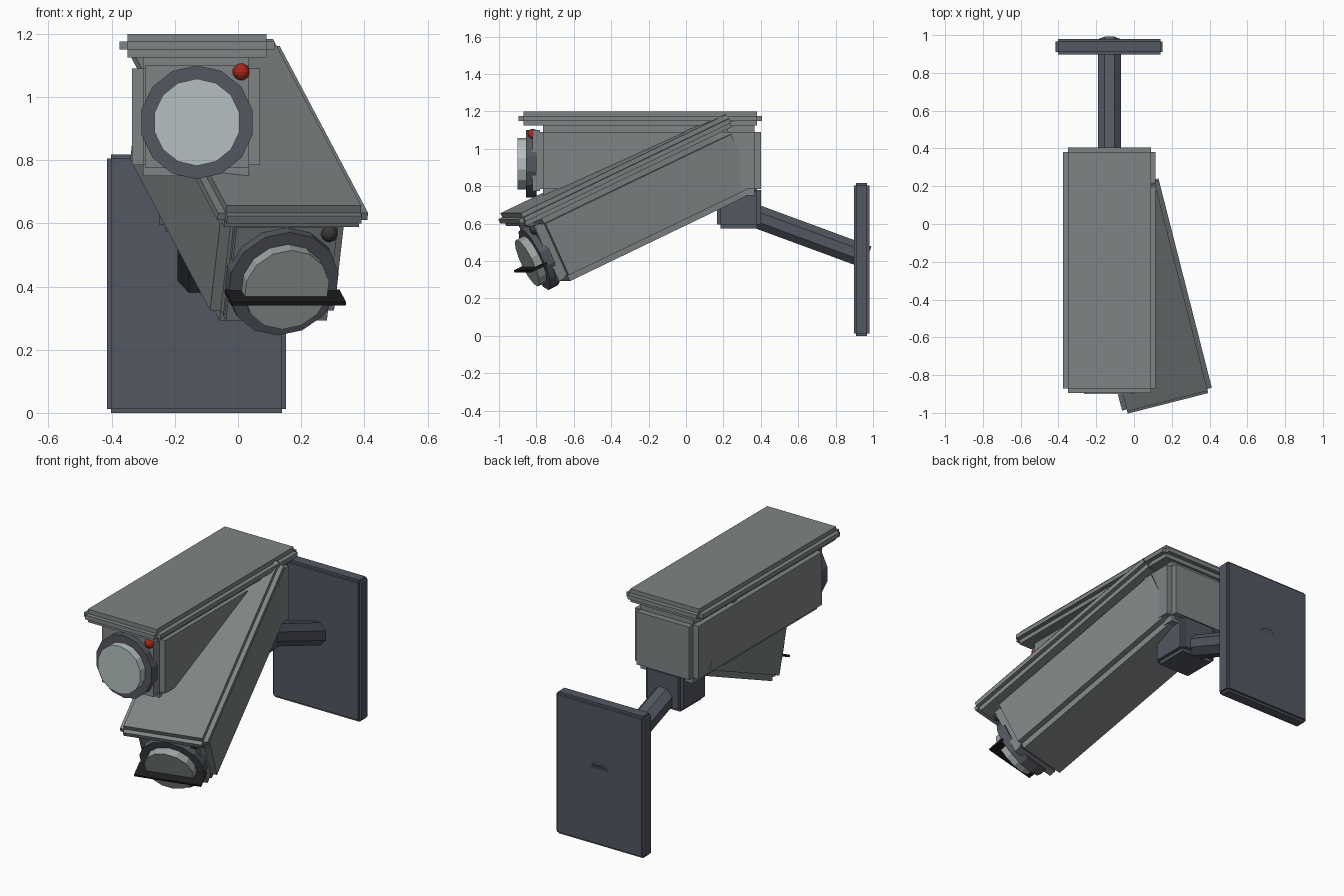
import bpy, bmesh
from math import radians
from mathutils import Matrix, Vector

if "Cube" in bpy.data.objects:
    bpy.data.objects.remove(bpy.data.objects["Cube"])


def material(name, rgb):
    m = bpy.data.materials.new(name)
    m.diffuse_color = (*rgb, 1)
    m.use_nodes = True
    m.node_tree.nodes["Principled BSDF"].inputs["Base Color"].default_value = m.diffuse_color
    return m


SHELL = material("shell_grey", (0.21, 0.23, 0.235))
DARK = material("dark_metal", (0.085, 0.095, 0.12))
RING = material("ring_grey", (0.09, 0.095, 0.115))
GLASS = material("glass", (0.46, 0.53, 0.53))
DULL = material("dull_glass", (0.33, 0.37, 0.36))
RED = material("red_light", (0.4, 0.02, 0.01))
OFF = material("light_off", (0.04, 0.04, 0.045))
BLACK = material("black", (0.012, 0.012, 0.012))
HOME = Matrix.Identity(4)
CX = -0.13  # centre line of the camera


def finish(name, bm, mat, place):
    me = bpy.data.meshes.new(name)
    bm.to_mesh(me)
    bm.free()
    me.materials.append(mat)
    ob = bpy.data.objects.new(name, me)
    ob.matrix_world = place
    bpy.context.collection.objects.link(ob)
    return ob


def box(name, x, y, z, mat, notch=0, place=HOME):
    """Box from (min, max) pairs, with stepped notches along its edges."""
    bm = bmesh.new()
    size = [b - a for a, b in (x, y, z)]
    mid = [(a + b) / 2 for a, b in (x, y, z)]
    bmesh.ops.create_cube(bm, size=1, matrix=Matrix.Translation(mid) @ Matrix.Diagonal((*size, 1)))
    ob = finish(name, bm, mat, place)
    if notch:
        bev = ob.modifiers.new("notch", 'BEVEL')
        bev.width, bev.segments, bev.profile = notch, 2, 0.0
        bev.limit_method = 'NONE'
    return ob


def rod(name, a, b, radius, sides, mat, place=HOME, turn=0):
    """Prism with the given number of sides between two points."""
    a, b = Vector(a), Vector(b)
    rot = (b - a).to_track_quat('Z', 'Y').to_matrix().to_4x4()
    m = Matrix.Translation((a + b) / 2) @ rot @ Matrix.Rotation(radians(turn), 4, 'Z')
    bm = bmesh.new()
    bmesh.ops.create_cone(bm, cap_ends=True, segments=sides, radius1=radius, radius2=radius,
                          depth=(b - a).length, matrix=m)
    return finish(name, bm, mat, place)


def camera(tag, place, glass, light):
    box(tag + "_body", (-0.335, 0.07), (-0.80, 0.40), (0.75, 1.125), SHELL, 0.035, place)
    box(tag + "_roof", (-0.375, 0.115), (-0.895, 0.405), (1.125, 1.2), SHELL, 0.025, place)
    box(tag + "_front_panel", (-0.295, 0.035), (-0.82, -0.78), (0.775, 1.1), SHELL, 0, place)
    rod(tag + "_lens_ring", (CX, -0.80, 0.92), (CX, -0.855, 0.92), 0.18, 14, RING, place)
    rod(tag + "_lens", (CX, -0.84, 0.92), (CX, -0.90, 0.92), 0.138, 14, glass, place)
    bm = bmesh.new()
    bmesh.ops.create_uvsphere(bm, u_segments=12, v_segments=8, radius=0.027,
                              matrix=Matrix.Translation((0.01, -0.82, 1.08)))
    finish(tag + "_light", bm, light, place)


# wall mount
box("wall_plate", (-0.415, 0.152), (0.897, 0.98), (0, 0.818), DARK, 0.013)
rod("arm", (CX, 0.30, 0.667), (CX, 0.97, 0.42), 0.067, 8, DARK, turn=22.5)
box("swivel_block", (-0.25, -0.01), (0.165, 0.40), (0.575, 0.80), DARK, 0.02)

# level camera, and the same camera switched off and hanging down
camera("level_camera", HOME, GLASS, RED)
DROOP = (Matrix.Translation((-0.017, 0.35, -0.064))
         @ Matrix.Rotation(radians(14.3), 4, 'Z') @ Matrix.Rotation(radians(25), 4, 'X'))
camera("drooped_camera", DROOP, DULL, OFF)
box("lens_shutter", (CX - 0.187, CX + 0.187), (-0.94, -0.845), (0.884, 0.896), BLACK, 0, DROOP)
